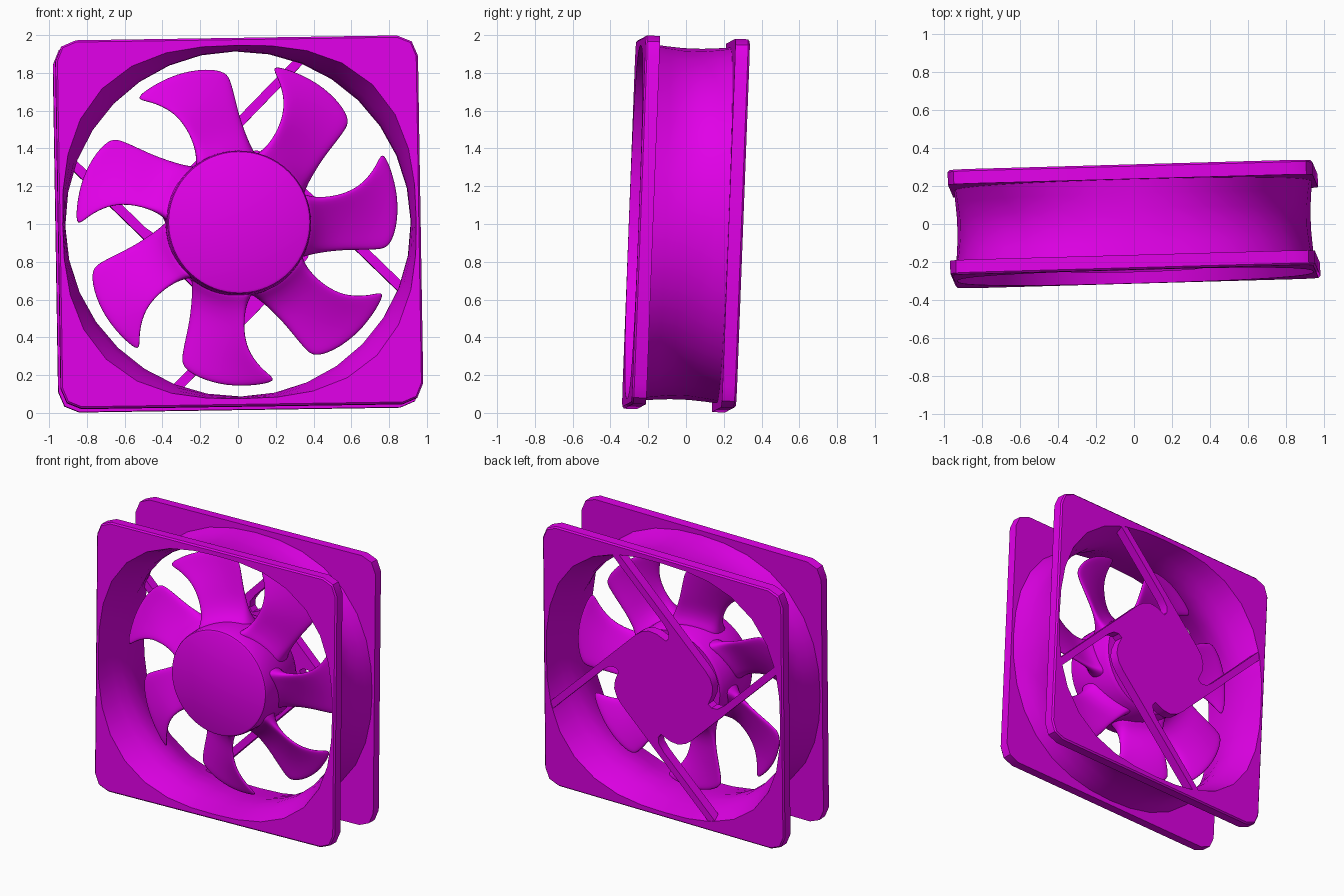
import bpy, bmesh, math
from mathutils import Matrix, Vector

if "Cube" in bpy.data.objects:
    bpy.data.objects.remove(bpy.data.objects["Cube"])

# Whole fan leans slightly about all three axes
ax = Vector((1, 0.028, 0.015)).normalized()
az = Vector((-0.015, 0.038, 1))
az = (az - ax * az.dot(ax)).normalized()
ay = az.cross(ax)
TILT = Matrix.Translation((0, 0, 1)) @ Matrix((ax, ay, az)).transposed().to_4x4()

mat = bpy.data.materials.new("magenta")
mat.diffuse_color = (0.75, 0.0, 0.8, 1)
mat.use_nodes = True
mat.node_tree.nodes["Principled BSDF"].inputs["Base Color"].default_value = mat.diffuse_color


def finish(bm, name, turn=0.0, subdiv=0, angle=35):
    bmesh.ops.recalc_face_normals(bm, faces=bm.faces[:])
    me = bpy.data.meshes.new(name)
    bm.to_mesh(me)
    bm.free()
    me.materials.append(mat)
    ob = bpy.data.objects.new(name, me)
    bpy.context.collection.objects.link(ob)
    ob.matrix_world = TILT @ Matrix.Rotation(turn, 4, 'Y')
    if subdiv:
        m = ob.modifiers.new("smooth", 'SUBSURF')
        m.levels = m.render_levels = subdiv
        for p in me.polygons:
            p.use_smooth = True
    else:
        bpy.ops.object.select_all(action='DESELECT')
        ob.select_set(True)
        bpy.context.view_layer.objects.active = ob
        bpy.ops.object.shade_smooth_by_angle(angle=math.radians(angle))
    return ob


def loft(bm, rings):
    """Join closed rings of points with quads; returns the vertex rings."""
    vs = [[bm.verts.new(p) for p in r] for r in rings]
    for a, b in zip(vs, vs[1:]):
        n = len(a)
        for i in range(n):
            bm.faces.new((a[i], a[(i + 1) % n], b[(i + 1) % n], b[i]))
    return vs


def lathe(name, profile, seg=64):
    bm = bmesh.new()
    vs = loft(bm, [[(r * math.cos(2 * math.pi * i / seg), y, r * math.sin(2 * math.pi * i / seg))
                    for i in range(seg)] for r, y in profile])
    bm.faces.new(vs[0])
    bm.faces.new(vs[-1])
    return finish(bm, name)


def interp(table, v):
    for (a, p), (b, q) in zip(table, table[1:]):
        if v <= b:
            return p + (q - p) * (v - a) / (b - a)
    return table[-1][1]


# Frame: round duct flaring into two rounded-square flanges
D, FL, W, H = 0.277, 0.2, 0.96, 0.976


def duct_ring(y, extra=0.0, n=32):
    b = max(0.0, (abs(y) - 0.05) / (D - 0.05)) ** 1.2
    pts = []
    for i in range(n):
        a = 2 * math.pi * i / n
        c, s = math.cos(a), math.sin(a)
        big = 0.936 * (abs(c) ** 2.6 + abs(s) ** 2.6) ** (-1 / 2.6)
        r = 0.916 + (big - 0.916) * b + extra
        pts.append((r * c, y, r * s))
    return pts


def flange_ring(y, inset=0.0, rad=0.11):
    pts = []
    for k, (sx, sz) in enumerate(((1, 1), (-1, 1), (-1, -1), (1, -1))):
        for j in range(3):
            a = math.radians(90 * k + 45 * j)
            pts.append((sx * (W - rad) + (rad - inset) * math.cos(a), y,
                        sz * (H - rad) + (rad - inset) * math.sin(a)))
    return pts


bm = bmesh.new()
inner = loft(bm, [duct_ring(y) for y in (-D, -0.21, -0.13, -0.05, 0.05, 0.13, 0.21, D)])
outer = loft(bm, [duct_ring(y, 0.014) for y in (-FL, -0.13, -0.05, 0.05, 0.13, FL)])


def fill(a, b):
    edges = [bm.edges.get((r[i - 1], r[i])) for r in (a, b) for i in range(len(r))]
    bmesh.ops.triangle_fill(bm, use_beauty=True, edges=edges)


for side, end in ((-1, 0), (1, -1)):
    rim = loft(bm, [flange_ring(side * D, 0.01), flange_ring(side * (D - 0.01)),
                    flange_ring(side * FL)])
    fill(inner[end], rim[0])
    fill(outer[end], rim[-1])
finish(bm, "frame", angle=30)

# Rotor hub and motor
lathe("rotor_hub", [(0.362, -0.24), (0.374, -0.234), (0.38, -0.22), (0.385, -0.1),
                    (0.385, 0.12), (0.37, 0.15)])
lathe("motor", [(0.3, 0.1), (0.3, 0.22)])

# Motor mount: one plate with four tangential struts, outline repeated per quarter
quarter = [(0.235, 0.27), (0.24, 0.305), (0.275, 0.335), (0.34, 0.345), (0.93, 0.345),
           (0.93, 0.395), (-0.08, 0.395), (-0.14, 0.388), (-0.2, 0.36), (-0.24, 0.31)]
outline = []
for i in range(4):
    c, s = math.cos(math.pi / 4 + i * math.pi / 2), math.sin(math.pi / 4 + i * math.pi / 2)
    outline += [(c * t - s * o, s * t + c * o) for t, o in quarter]
bm = bmesh.new()
vs = loft(bm, [[(x, y, z) for x, z in outline] for y in (0.205, 0.274)])
bm.faces.new(vs[0])
bm.faces.new(vs[1])
finish(bm, "motor_mount")

# Blades: swept, gently twisted, flaring into the hub
LEAD = [(0, 130), (0.1, 122), (0.27, 118.5), (0.47, 118), (0.67, 120), (0.87, 125), (1, 129.5)]
TRAIL = [(0, 70), (0.1, 78), (0.27, 84), (0.47, 88), (0.67, 90), (0.87, 91.5), (1, 93)]
TIP = [(0, 0.86), (0.2, 0.865), (0.5, 0.865), (0.8, 0.845), (1, 0.81)]
THICK = [(0, 0.1), (0.1, 0.045), (0.27, 0.018), (1, 0.012)]
US = [0, 0.2, 0.5, 0.8, 1]


def blade_point(u, v, sign):
    a = math.radians(interp(LEAD, v) * (1 - u) + interp(TRAIL, v) * u)
    r = 0.36 + v * (interp(TIP, u) - 0.36)
    y0, y1 = -0.12 + 0.08 * v, 0.03 + 0.02 * v
    y = y0 + (y1 - y0) * u + 0.01 * math.sin(math.pi * u) + sign * interp(THICK, v)
    return (r * math.cos(a), y, r * math.sin(a))


for i in range(7):
    bm = bmesh.new()
    vs = loft(bm, [[blade_point(u, v, -1) for u in US] + [blade_point(u, v, 1) for u in US[::-1]]
                   for v in (0, 0.1, 0.27, 0.47, 0.67, 0.87, 1)])
    n = len(US)
    for row in (vs[0], vs[-1]):
        for j in range(n - 1):
            bm.faces.new((row[j], row[j + 1], row[2 * n - 2 - j], row[2 * n - 1 - j]))
    finish(bm, "blade_%d" % (i + 1), i * 2 * math.pi / 7, subdiv=2)
